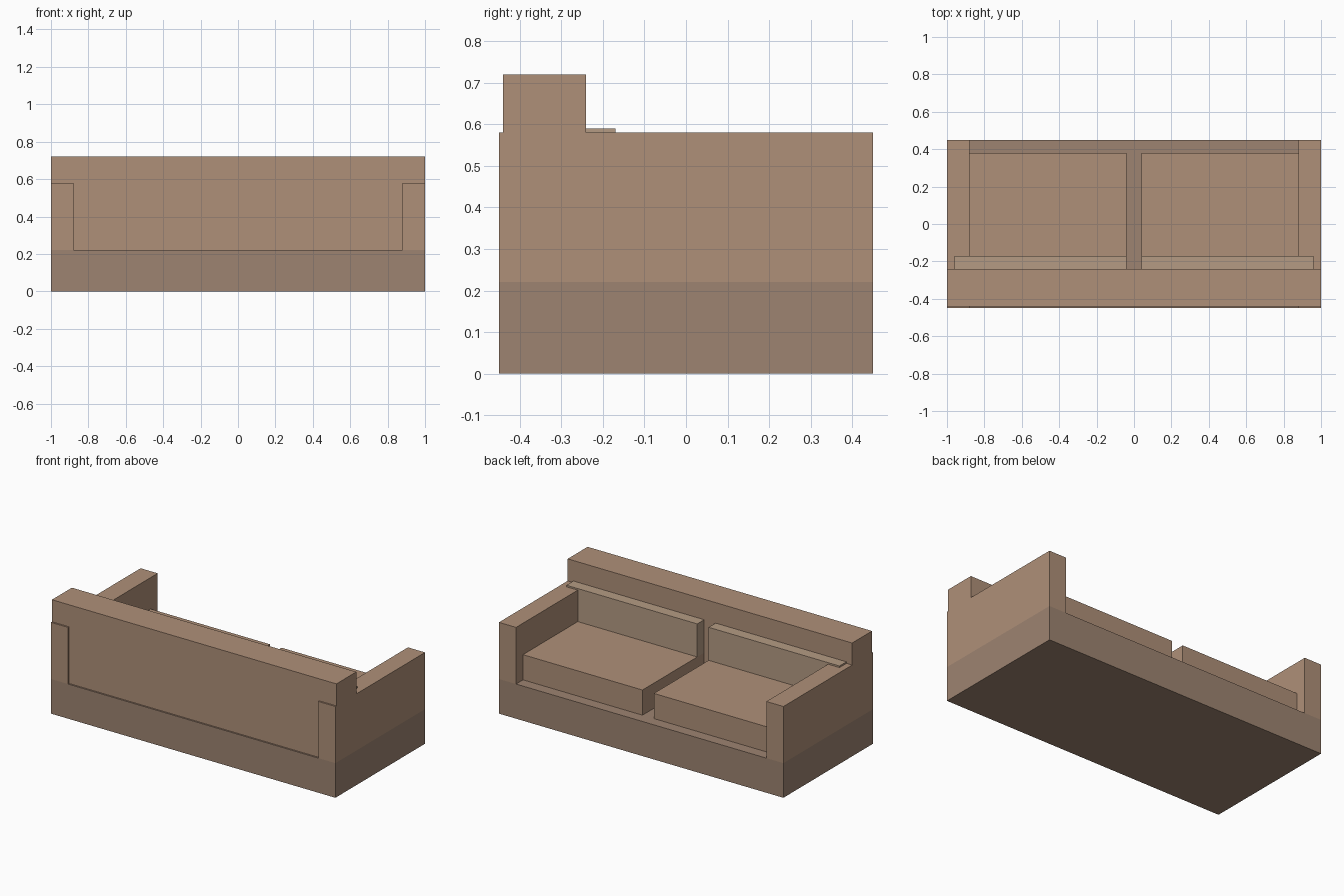
import bpy

if "Cube" in bpy.data.objects:
    bpy.data.objects.remove(bpy.data.objects["Cube"])


def material(name, color):
    m = bpy.data.materials.new(name)
    m.diffuse_color = (*color, 1.0)
    m.use_nodes = True
    m.node_tree.nodes["Principled BSDF"].inputs["Base Color"].default_value = m.diffuse_color
    return m


fabric = material("fabric", (0.43, 0.28, 0.19))
dark = material("base_fabric", (0.34, 0.23, 0.165))
light = material("back_cushion_fabric", (0.46, 0.33, 0.23))


def box(name, x, y, z, mat):
    """Axis-aligned box from (min, max) pairs."""
    spans = (x, y, z)
    bpy.ops.mesh.primitive_cube_add(size=1, location=[(a + b) / 2 for a, b in spans])
    ob = bpy.context.object
    ob.name = name
    ob.scale = [b - a for a, b in spans]
    bpy.ops.object.transform_apply(location=False, rotation=False, scale=True)
    ob.data.materials.append(mat)
    return ob


# Plinth and backrest
box("base", (-1, 1), (-0.45, 0.45), (0, 0.22), dark)
box("backrest", (-1, 1), (-0.44, -0.24), (0.22, 0.72), fabric)

# Arms and cushions, one set per side
for side, s in (("left", -1), ("right", 1)):
    def span(a, b):
        return tuple(sorted((s * a, s * b)))

    box(side + "_arm", span(0.88, 1), (-0.45, 0.45), (0.22, 0.58), fabric)
    box(side + "_seat_cushion", span(0.04, 0.96), (-0.24, 0.38), (0.22, 0.38), fabric)
    box(side + "_back_cushion", span(0.04, 0.96), (-0.24, -0.17), (0.38, 0.59), light)
